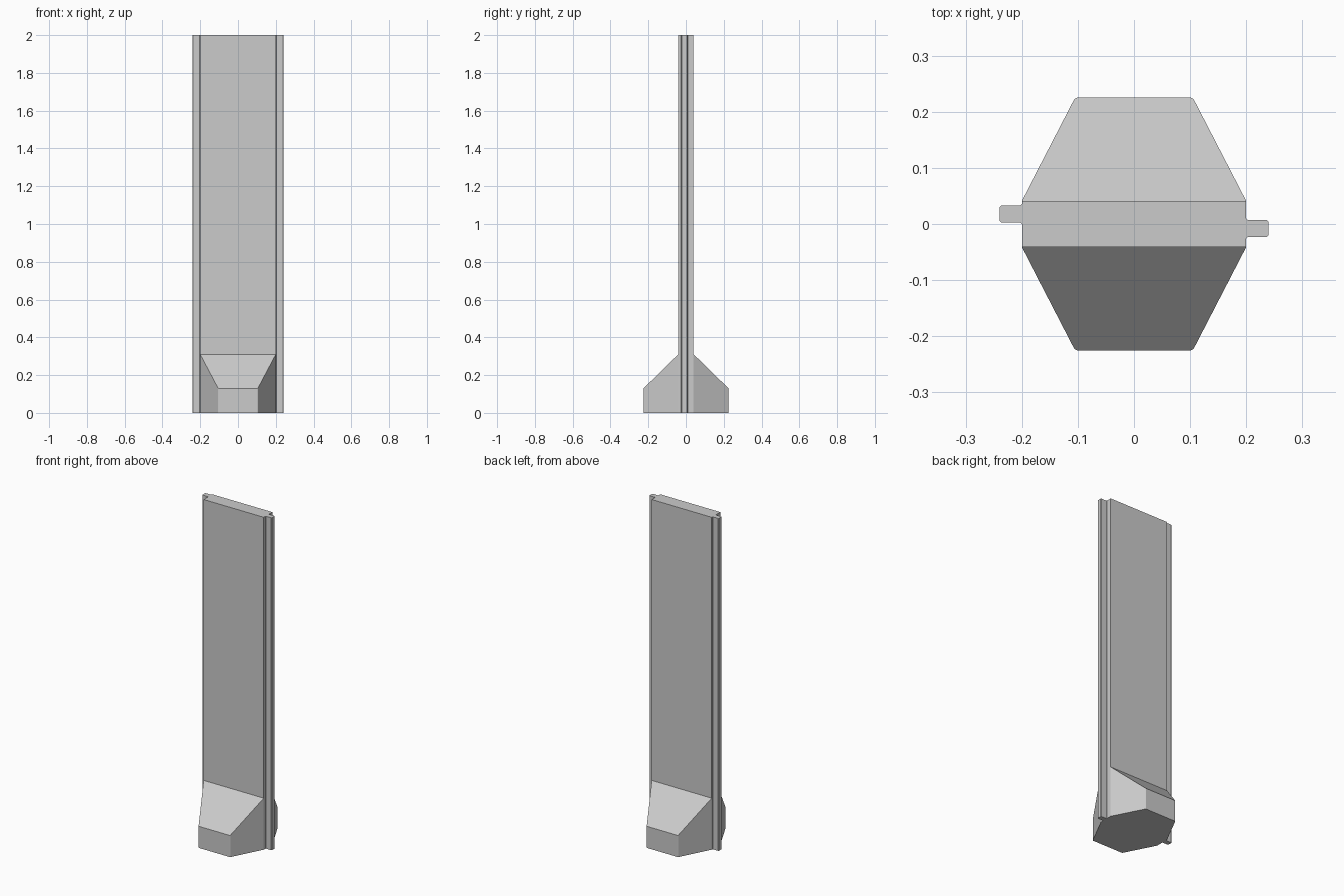
import bpy, bmesh

if "Cube" in bpy.data.objects:
    bpy.data.objects.remove(bpy.data.objects["Cube"])

HALF_W, HALF_T, HEIGHT = 0.20, 0.041, 2.0


def make_prism(name, outline, place, depth, soften):
    """Extrude a 2D outline, then chamfer the upright edges chosen by soften()."""
    bm = bmesh.new()
    face = bm.faces.new([bm.verts.new(place(a, b)) for a, b in outline])
    new = bmesh.ops.extrude_face_region(bm, geom=[face])["geom"]
    bmesh.ops.translate(bm, vec=depth,
                        verts=[g for g in new if isinstance(g, bmesh.types.BMVert)])
    return finish(bm, name, soften)


def finish(bm, name, soften):
    edges = [e for e in bm.edges
             if (e.verts[0].co - e.verts[1].co).xy.length < 1e-5 and soften(e.verts[0].co)]
    bmesh.ops.bevel(bm, geom=edges, offset=0.003, segments=1, affect='EDGES', profile=0.5)
    bmesh.ops.recalc_face_normals(bm, faces=bm.faces)
    mesh = bpy.data.meshes.new(name)
    bm.to_mesh(mesh)
    bm.free()
    ob = bpy.data.objects.new(name, mesh)
    bpy.context.collection.objects.link(ob)
    return ob


# Wall panel with an offset joining tongue down each side
tip = 0.24
panel_outline = [
    (-HALF_W, -HALF_T), (HALF_W, -HALF_T),
    (HALF_W, -0.023), (tip, -0.023), (tip, 0.007), (HALF_W, 0.007),
    (HALF_W, HALF_T), (-HALF_W, HALF_T),
    (-HALF_W, 0.033), (-tip, 0.033), (-tip, 0.003), (-HALF_W, 0.003),
]
make_prism("wall_panel", panel_outline, lambda x, y: (x, y, 0),
           (0, 0, HEIGHT), lambda co: abs(co.y) < HALF_T - 0.001)


# Tapered footings on the front and back of the panel
def make_footing(name, side):
    bm = bmesh.new()
    for x, y, top in ((HALF_W, HALF_T, 0.31), (0.105, 0.225, 0.13)):
        for sx in (-1, 1):
            for z in (0, top):
                bm.verts.new((sx * x, side * y, z))
    bmesh.ops.convex_hull(bm, input=bm.verts)
    bmesh.ops.dissolve_limit(bm, angle_limit=0.02, verts=bm.verts, edges=bm.edges)
    return finish(bm, name, lambda co: abs(co.y) > 0.2)


make_footing("front_footing", -1)
make_footing("back_footing", 1)
